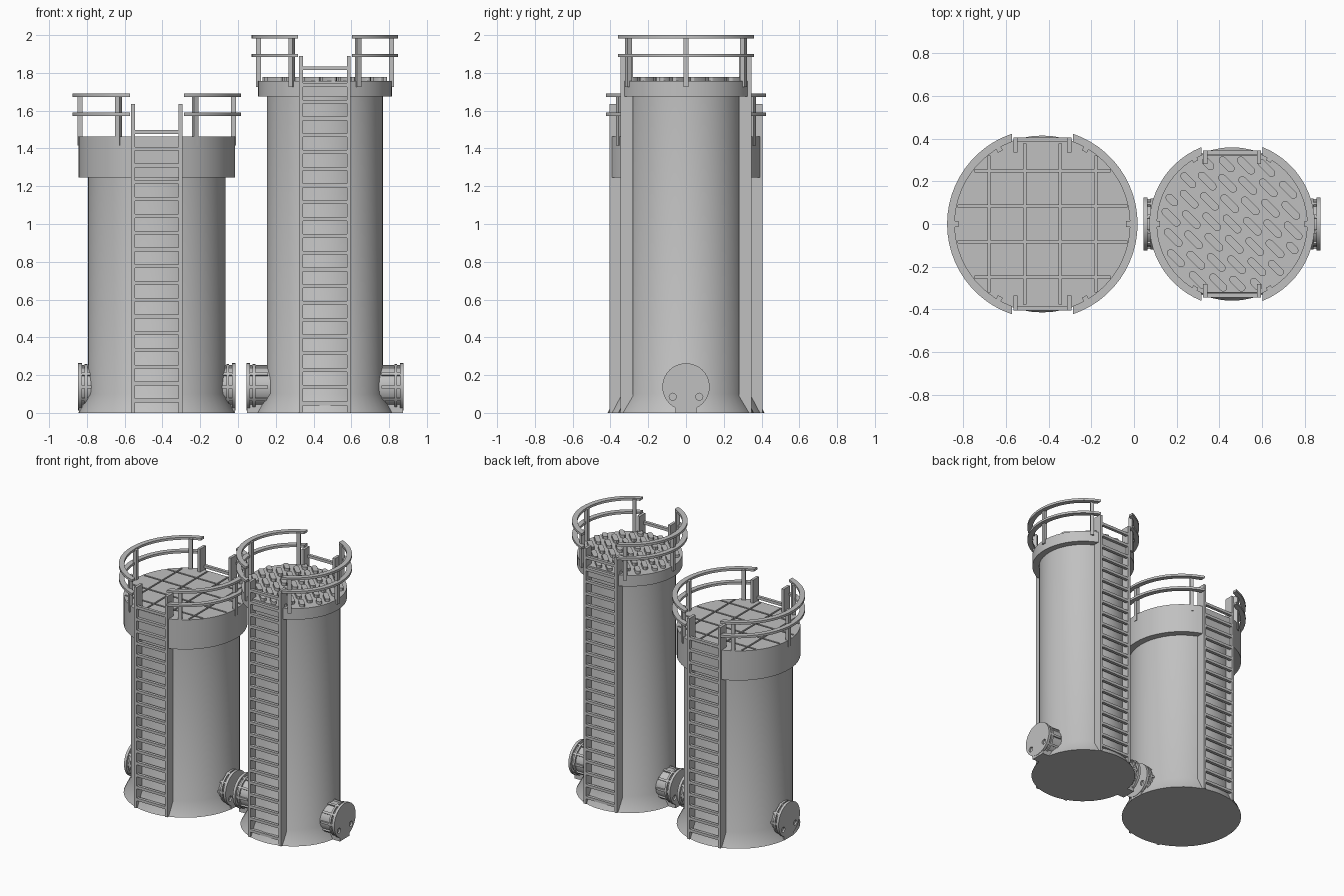
import bpy, bmesh
from math import sin, cos, acos, pi, radians, sqrt
from mathutils import Matrix, Vector

if "Cube" in bpy.data.objects:
    bpy.data.objects.remove(bpy.data.objects["Cube"])

steel = bpy.data.materials.new("light_grey_steel")
steel.use_nodes = True
grey = (0.53, 0.53, 0.53, 1)
steel.diffuse_color = grey
steel.node_tree.nodes["Principled BSDF"].inputs["Base Color"].default_value = grey


def finish(bm, name, x):
    """Turn a bmesh into a named object standing at the given x."""
    bmesh.ops.recalc_face_normals(bm, faces=bm.faces)
    me = bpy.data.meshes.new(name)
    bm.to_mesh(me)
    bm.free()
    me.materials.append(steel)
    me.shade_smooth()
    me.set_sharp_from_angle(angle=radians(30))
    ob = bpy.data.objects.new(name, me)
    ob.location.x = x
    bpy.context.collection.objects.link(ob)
    return ob


def prism(bm, pts, z0, z1, mat=Matrix()):
    """Extrude a closed outline between two heights."""
    low = [bm.verts.new(mat @ Vector((x, y, z0))) for x, y in pts]
    high = [bm.verts.new(mat @ Vector((x, y, z1))) for x, y in pts]
    bm.faces.new(low[::-1])
    bm.faces.new(high)
    n = len(pts)
    for i in range(n):
        j = (i + 1) % n
        bm.faces.new((low[i], low[j], high[j], high[i]))


def box(bm, x0, x1, y0, y1, z0, z1, mat=Matrix()):
    prism(bm, [(x0, y0), (x1, y0), (x1, y1), (x0, y1)], z0, z1, mat)


def arc(r, a0, a1, n):
    return [(r * cos(a0 + (a1 - a0) * i / n), r * sin(a0 + (a1 - a0) * i / n))
            for i in range(n + 1)]


def circle(r, n=32, cx=0, cy=0):
    return [(cx + x, cy + y) for x, y in arc(r, 0, 2 * pi, n)[:-1]]


def cut(ob, cutters):
    """Subtract cutters from an object and discard them."""
    for c in cutters:
        m = ob.modifiers.new("cut", 'BOOLEAN')
        m.operation, m.solver, m.object = 'DIFFERENCE', 'EXACT', c
        c.hide_render = True
    bpy.context.view_layer.update()
    dg = bpy.context.evaluated_depsgraph_get()
    me = bpy.data.meshes.new_from_object(ob.evaluated_get(dg))
    ob.modifiers.clear()
    ob.data = me
    for c in cutters:
        bpy.data.objects.remove(c)
    me.set_sharp_from_angle(angle=radians(30))


def shell(name, x, r, foot, top):
    """Round tank with a flared foot."""
    bm = bmesh.new()
    rings = [[bm.verts.new((px, py, z)) for px, py in circle(rad, 48)]
             for rad, z in ((foot, 0), (r, 0.1), (r, top))]
    bm.faces.new(rings[0][::-1])
    bm.faces.new(rings[-1])
    for a, b in zip(rings, rings[1:]):
        for i in range(48):
            j = (i + 1) % 48
            bm.faces.new((a[i], a[j], b[j], b[i]))
    finish(bm, name + "_shell", x)


def collar(name, x, r, w, flat, z0, z1):
    """Wide band and deck, notched front and back for the ladders."""
    a = acos(w / r)
    pts = arc(r, -a, a, 22) + [(w, flat), (-w, flat)]
    pts += arc(r, pi - a, pi + a, 22) + [(-w, -flat), (w, -flat)]
    bm = bmesh.new()
    prism(bm, pts, z0, z1)
    return finish(bm, name + "_collar", x)


def ladders(name, x, outer, depth, top, rung_top):
    """Ladder on the front and on the back."""
    for side, s in (("front", -1), ("back", 1)):
        bm = bmesh.new()
        for e in (-1, 1):
            x0, x1 = sorted((e * 0.116, e * 0.136))
            box(bm, x0, x1, *sorted((s * (outer - depth), s * outer)), 0, top)
        z = rung_top
        while z > 0.02:
            box(bm, -0.118, 0.118, *sorted((s * (outer - 0.022), s * outer)),
                z - 0.02, z)
            z -= 0.0888
        finish(bm, f"{name}_{side}_ladder", x)


def railings(name, x, r, post_r, post_z, top):
    """Curved guard rails with three posts on each side."""
    gap, inner = 0.143, r - 0.036
    a, b = acos(gap / r), acos(gap / inner)
    for side, turn in (("left", 0), ("right", pi)):
        mat = Matrix.Rotation(turn, 4, 'Z')
        bm = bmesh.new()
        for z in (top, top - 0.1):
            prism(bm, arc(r, -a, a, 24) + arc(inner, b, -b, 24),
                  z - 0.017, z, mat)
        for ang in (-60, 0, 60):
            spin = mat @ Matrix.Rotation(radians(ang), 4, 'Z')
            box(bm, post_r - 0.013, post_r + 0.013, -0.013, 0.013,
                post_z, top - 0.005, spin)
        finish(bm, f"{name}_{side}_railing", x)


def outlets(name, x):
    """Flanged pipe stub on each side, near the ground."""
    for side, turn in (("left", 0), ("right", pi)):
        # local z runs outward along the pipe, local x points down
        mat = (Matrix.Rotation(turn, 4, 'Z') @ Matrix.Translation((0, 0, 0.138))
               @ Matrix.Rotation(pi / 2, 4, 'Y'))
        bm = bmesh.new()
        prism(bm, circle(0.108), 0.2, 0.398, mat)
        prism(bm, circle(0.12), 0.368, 0.382, mat)
        for i in range(10):
            spin = mat @ Matrix.Rotation(2 * pi * (i + 0.5) / 10, 4, 'Z')
            box(bm, 0.1, 0.118, -0.008, 0.008, 0.3, 0.4, spin)
        box(bm, 0.09, 0.138, -0.055, 0.055, 0.2, 0.413, mat)
        finish(bm, f"{name}_{side}_pipe", x)

        bm = bmesh.new()
        prism(bm, circle(0.125, 40), 0.397, 0.416, mat)
        plate = finish(bm, f"{name}_{side}_flange", x)
        bm = bmesh.new()
        for y in (-0.07, 0.07):
            prism(bm, circle(0.019, 16, 0.053, y), 0.404, 0.45, mat)
        cut(plate, [finish(bm, "bolt_hole_cutter", x)])


# Short, wide tower with a tiled deck
WX = -0.43
shell("wide_tower", WX, 0.365, 0.415, 1.4)
deck = collar("wide_tower", WX, 0.415, 0.136, 0.385, 1.245, 1.464)
cutters = []
for swap in (False, True):
    bm = bmesh.new()
    for c in (-0.25, -0.083, 0.083, 0.25):
        h = min(sqrt(0.405 ** 2 - c * c), 0.378 if swap else 0.405)
        span = (c - 0.006, c + 0.006, -h, h) if swap else (-h, h, c - 0.006, c + 0.006)
        box(bm, *span, 1.446, 1.5)
    cutters.append(finish(bm, "groove_cutter", WX))
cut(deck, cutters)
ladders("wide_tower", WX, 0.406, 0.07, 1.635, 1.497)
railings("wide_tower", WX, 0.447, 0.406, 1.415, 1.69)
outlets("wide_tower", WX)

# Tall, narrow tower with a tread plate deck
NX = 0.46
shell("tall_tower", NX, 0.307, 0.36, 1.72)
collar("tall_tower", NX, 0.354, 0.136, 0.322, 1.675, 1.757)
ladders("tall_tower", NX, 0.346, 0.065, 1.89, 1.835)
railings("tall_tower", NX, 0.388, 0.352, 1.725, 2.0)
outlets("tall_tower", NX)

# Raised diagonal treads, trimmed at the deck edge
along, across = Vector((1, -1)).normalized(), Vector((1, 1)).normalized()
bm = bmesh.new()
for j in range(-6, 7):
    for i in range(-4, 5):
        mid = along * (0.15 * (i + 0.5 * (j % 2))) + across * (0.06 * j)
        line = [mid + along * (0.037 * k / 8) for k in range(-8, 9)]
        line = [p for p in line if p.length < 0.32 and abs(p.y) < 0.3]
        if len(line) < 3:
            continue
        half = (line[-1] - line[0]).length / 2
        mid = (line[-1] + line[0]) / 2
        cap = [(x + half, y) for x, y in arc(0.018, -pi / 2, pi / 2, 6)]
        cap += [(x - half, y) for x, y in arc(0.018, pi / 2, 3 * pi / 2, 6)]
        prism(bm, cap, 1.75, 1.777, Matrix.Translation((mid.x, mid.y, 0))
              @ Matrix.Rotation(-pi / 4, 4, 'Z'))
finish(bm, "tall_tower_treads", NX)
